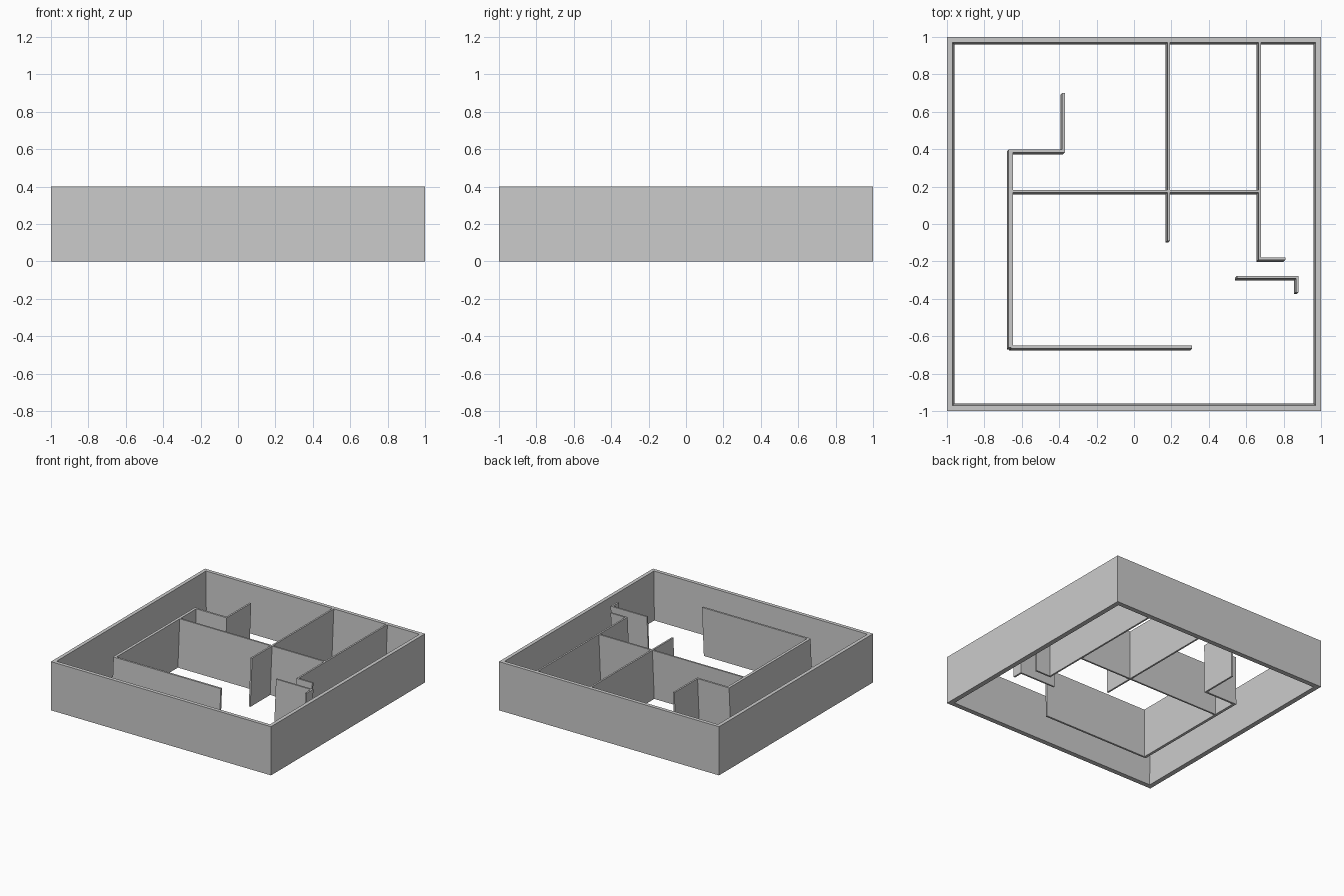
import bpy
import bmesh

HEIGHT = 0.4
LEAN = 0.01     # sideways drift of every partition from floor to top

cube = bpy.data.objects.get("Cube")
if cube:
    bpy.data.objects.remove(cube, do_unlink=True)

plaster = bpy.data.materials.new("plain grey")
plaster.use_nodes = True
GREY = (0.6, 0.6, 0.6, 1.0)
plaster.diffuse_color = GREY
plaster.node_tree.nodes["Principled BSDF"].inputs["Base Color"].default_value = GREY


def finish(name, bm):
    bmesh.ops.recalc_face_normals(bm, faces=bm.faces)
    mesh = bpy.data.meshes.new(name)
    bm.to_mesh(mesh)
    bm.free()
    mesh.materials.append(plaster)
    obj = bpy.data.objects.new(name, mesh)
    bpy.context.collection.objects.link(obj)


def ring(bm, x0, y0, x1, y1, z):
    corners = ((x0, y0), (x1, y0), (x1, y1), (x0, y1))
    return [bm.verts.new((x, y, z)) for x, y in corners]


def bridge(bm, a, b):
    for i in range(4):
        j = (i + 1) % 4
        bm.faces.new((a[i], a[j], b[j], b[i]))


def partition(name, x0, y0, x1, y1):
    """Leaning wall whose plan, from floor to top, fills the given box."""
    bm = bmesh.new()
    low = ring(bm, x0, y0, x1 - LEAN, y1 - LEAN, 0)
    high = ring(bm, x0 + LEAN, y0 + LEAN, x1, y1, HEIGHT)
    bm.faces.new(low)
    bm.faces.new(high)
    bridge(bm, low, high)
    finish(name, bm)


# Outer wall: upright outside, inside face thickening towards the floor
bm = bmesh.new()
loops = [ring(bm, -r, -r, r, r, z) for r, z in
         ((1, 0), (1, HEIGHT), (0.97, HEIGHT), (0.96, 0))]
for i in range(4):
    bridge(bm, loops[i], loops[(i + 1) % 4])
finish("outer_wall", bm)

# Room partitions
partition("left_wall", -0.68, -0.67, -0.647, 0.39)
partition("front_wall", -0.667, -0.676, 0.31, -0.65)
partition("cross_wall", -0.665, 0.158, 0.675, 0.182)
partition("middle_wall", 0.168, -0.1, 0.192, 0.98)
partition("right_wall", 0.655, -0.202, 0.679, 0.98)
partition("right_wall_return", 0.655, -0.202, 0.81, -0.178)
partition("alcove_wall", -0.68, 0.372, -0.37, 0.398)
partition("alcove_return", -0.394, 0.376, -0.37, 0.7)
partition("entry_screen", 0.54, -0.302, 0.88, -0.278)
partition("entry_screen_return", 0.856, -0.375, 0.88, -0.278)
